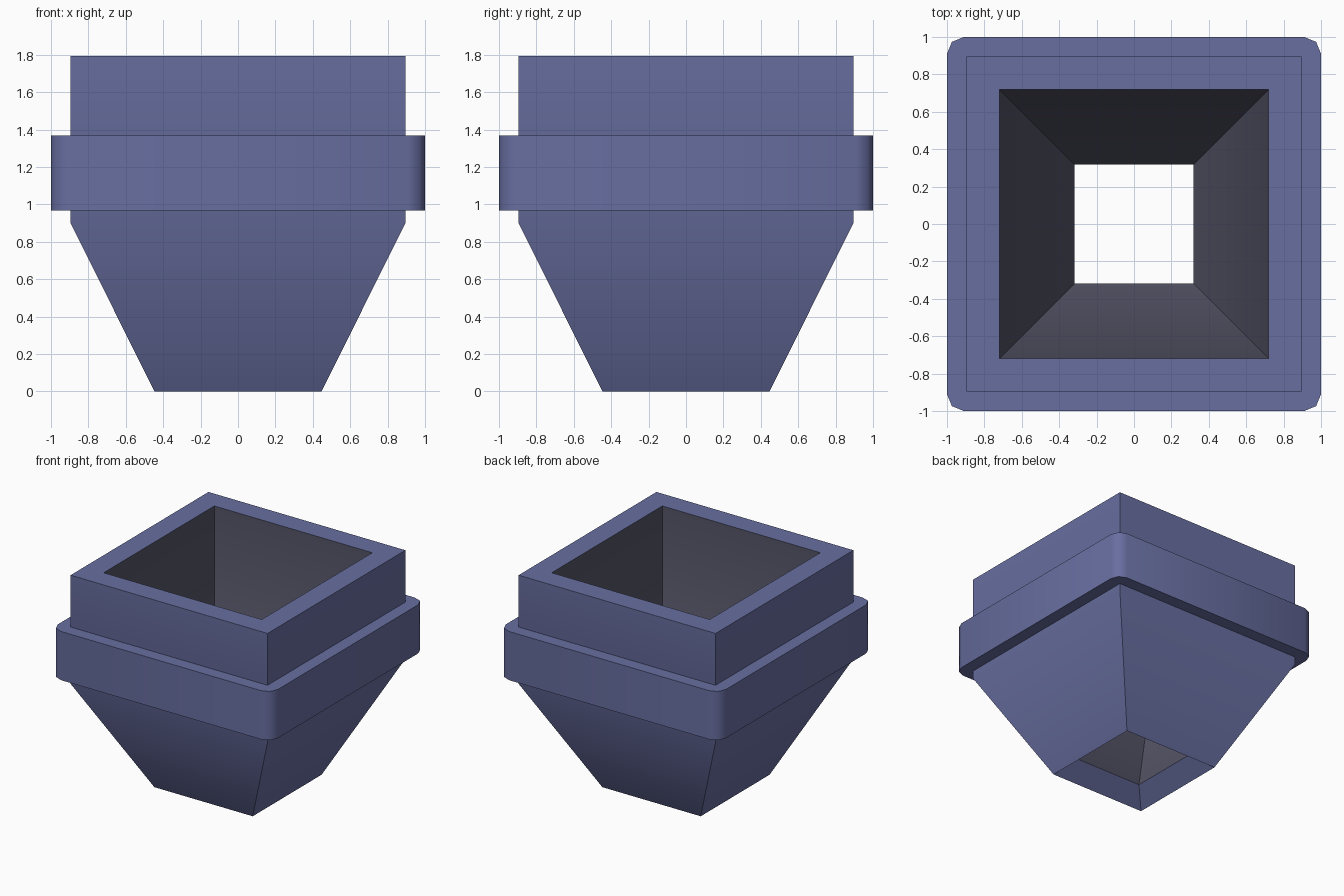
import bpy, math

if "Cube" in bpy.data.objects:
    bpy.data.objects.remove(bpy.data.objects["Cube"])


def material(name, rgb):
    m = bpy.data.materials.new(name)
    m.diffuse_color = (*rgb, 1)
    m.use_nodes = True
    m.node_tree.nodes["Principled BSDF"].inputs["Base Color"].default_value = m.diffuse_color
    return m


def square_ring(half, z, radius=0.0, segments=2):
    """Square outline, with rounded corners when radius is above zero."""
    pts = []
    for q in range(4):
        a0 = q * math.pi / 2
        cx = (half - radius) * (1 if q in (0, 3) else -1)
        cy = (half - radius) * (1 if q in (0, 1) else -1)
        steps = segments + 1 if radius else 1
        for s in range(steps):
            a = a0 + s / segments * math.pi / 2
            pts.append((cx + radius * math.cos(a), cy + radius * math.sin(a), z))
    return pts


def square_tube(name, profile, mats, angle, radius=0.0, inner_bands=()):
    """Sweep a closed (half width, z) profile round a square path."""
    rings = [square_ring(h, z, radius) for h, z in profile]
    n, count = len(rings[0]), len(rings)
    verts = [p for r in rings for p in r]
    faces, slots = [], []
    for i in range(count):
        j = (i + 1) % count
        for k in range(n):
            l = (k + 1) % n
            faces.append((i * n + k, i * n + l, j * n + l, j * n + k))
            slots.append(1 if i in inner_bands else 0)
    mesh = bpy.data.meshes.new(name)
    mesh.from_pydata(verts, [], faces)
    for m in mats:
        mesh.materials.append(m)
    mesh.polygons.foreach_set("material_index", slots)
    obj = bpy.data.objects.new(name, mesh)
    bpy.context.collection.objects.link(obj)
    bpy.ops.object.select_all(action='DESELECT')
    obj.select_set(True)
    bpy.context.view_layer.objects.active = obj
    bpy.ops.object.shade_smooth_by_angle(angle=math.radians(angle))
    return obj


blue = material("slate blue", (0.138, 0.156, 0.352))
grey = material("dark grey lining", (0.091, 0.091, 0.138))

# Funnel: outside wall, top rim, grey lining, bevelled bottom opening
square_tube("funnel",
            [(0.447, 0), (0.895, 0.9), (0.895, 1.793),
             (0.718, 1.793), (0.718, 0.9), (0.317, 0.133)],
            [blue, grey], 35, inner_bands=(3, 4))

# Collar: rounded band round the upper box
square_tube("collar",
            [(0.88, 0.967), (1, 0.967), (1, 1.367), (0.88, 1.367)],
            [blue], 50, radius=0.09)
